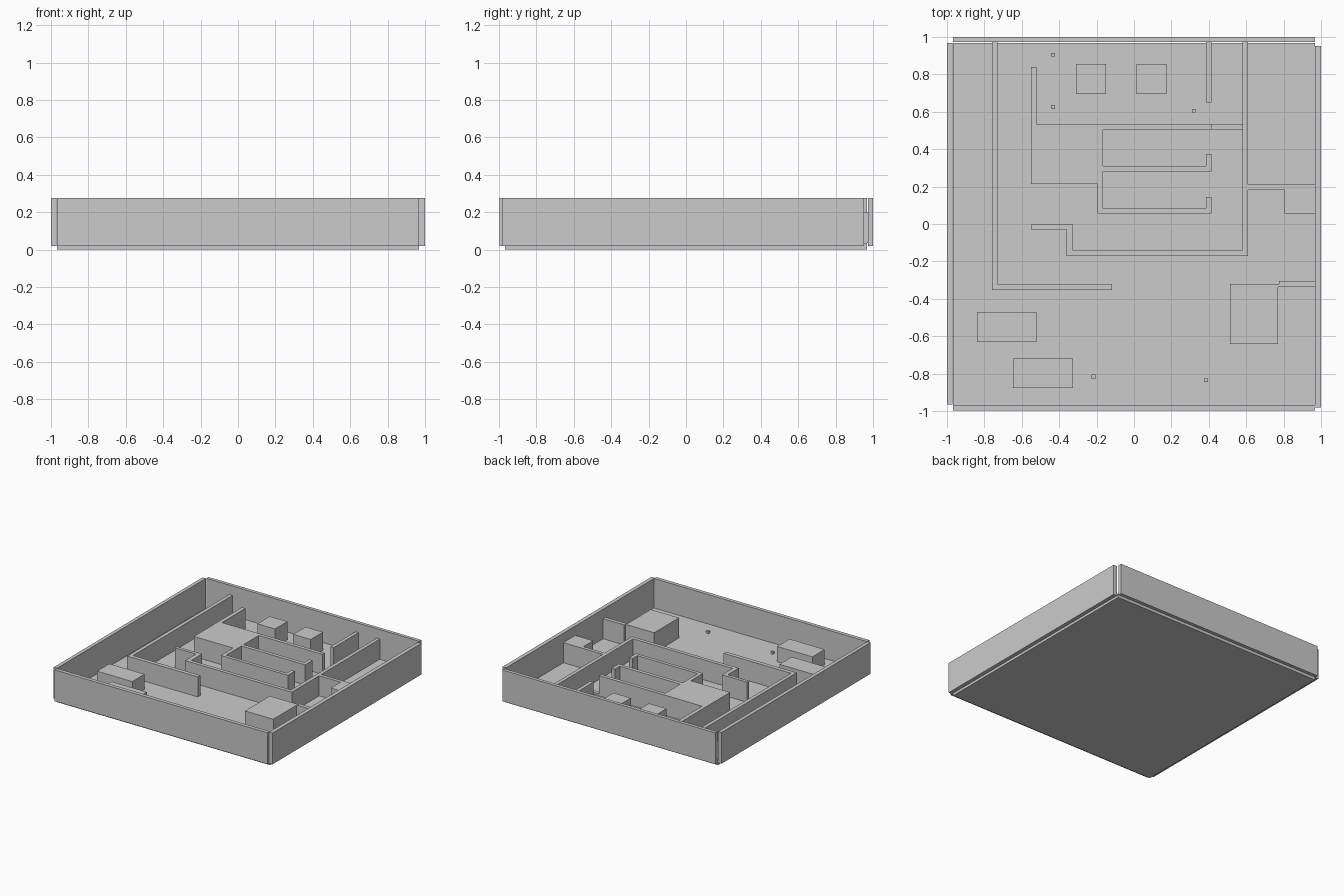
import bpy, bmesh

FLOOR, WALL, RIM = 0.035, 0.2, 0.277


def prism(name, pts, z0, z1):
    """Extrude a flat outline from z0 up to z1."""
    bm = bmesh.new()
    face = bm.faces.new([bm.verts.new((x, y, z0)) for x, y in pts])
    res = bmesh.ops.extrude_face_region(bm, geom=[face])
    top = [g for g in res["geom"] if isinstance(g, bmesh.types.BMVert)]
    bmesh.ops.translate(bm, verts=top, vec=(0, 0, z1 - z0))
    bmesh.ops.recalc_face_normals(bm, faces=bm.faces)
    mesh = bpy.data.meshes.new(name)
    bm.to_mesh(mesh)
    bm.free()
    obj = bpy.data.objects.new(name, mesh)
    bpy.context.collection.objects.link(obj)
    return obj


def box(name, x0, x1, y0, y1, z0, z1):
    return prism(name, [(x0, y0), (x1, y0), (x1, y1), (x0, y1)], z0, z1)


# Floor slab
box("floor", -0.967, 0.967, -0.967, 0.967, 0, FLOOR)

# Outer walls, hung slightly above the slab's underside
box("south_outer_wall", -0.967, 0.967, -0.998, -0.967, 0.02, RIM)
box("north_outer_wall", -0.967, 0.967, 0.972, 1.0, 0.02, RIM)
box("west_outer_wall", -1.0, -0.97, -0.965, 0.968, 0.02, RIM)
box("east_outer_wall", 0.968, 1.0, -0.98, 0.953, 0.02, RIM)

# West corridor wall, L-shaped
prism("west_corridor_wall",
      [(-0.76, 0.972), (-0.76, -0.353), (-0.118, -0.353), (-0.118, -0.32),
       (-0.73, -0.32), (-0.73, 0.972)], FLOOR, WALL)

# Central partition: solid core with two cubicle bays opening east
prism("central_partition",
      [(-0.552, 0.84), (-0.552, 0.215), (-0.195, 0.215), (-0.195, 0.055),
       (0.415, 0.055), (0.415, 0.145), (0.385, 0.145), (0.385, 0.083),
       (-0.165, 0.083), (-0.165, 0.28), (0.415, 0.28), (0.415, 0.375),
       (0.385, 0.375), (0.385, 0.31), (-0.165, 0.31), (-0.165, 0.505),
       (0.415, 0.505), (0.415, 0.535), (-0.52, 0.535), (-0.52, 0.84)],
      FLOOR, WALL)

# Low sill closing the passage, and the stub wall north of it
box("passage_sill", 0.415, 0.58, 0.505, 0.535, FLOOR, 0.05)
box("north_stub_wall", 0.385, 0.415, 0.65, 0.972, FLOOR, WALL)

# East corridor wall with stepped return, plus the east closet
prism("east_corridor_wall",
      [(0.58, 0.972), (0.58, -0.142), (-0.325, -0.142), (-0.325, -0.003),
       (-0.552, -0.003), (-0.552, -0.03), (-0.36, -0.03), (-0.36, -0.172),
       (0.61, -0.172), (0.61, 0.182), (0.805, 0.182), (0.805, 0.055),
       (0.968, 0.055), (0.968, 0.21), (0.61, 0.21), (0.61, 0.972)],
      FLOOR, WALL)

# South-east block joined to the outer wall by a short partition
prism("southeast_block",
      [(0.513, -0.642), (0.77, -0.642), (0.77, -0.337), (0.968, -0.337),
       (0.968, -0.305), (0.775, -0.305), (0.775, -0.32), (0.513, -0.32)],
      FLOOR, WALL)

# Tables in the south-west hall
for i, (x, y) in enumerate([(-0.84, -0.63), (-0.646, -0.878)]):
    box(f"table_{i + 1}", x, x + 0.32, y, y + 0.16, FLOOR, 0.16)

# Cabinets in the north room
for i, x in enumerate([-0.31, 0.014]):
    box(f"cabinet_{i + 1}", x, x + 0.16, 0.695, 0.855, FLOOR, 0.185)

# Small floor markers
spots = [(-0.433, 0.905), (-0.433, 0.625), (0.32, 0.605),
         (-0.217, -0.815), (0.385, -0.835)]
for i, (x, y) in enumerate(spots):
    box(f"marker_{i + 1}", x - 0.01, x + 0.01, y - 0.01, y + 0.01, FLOOR, 0.055)
